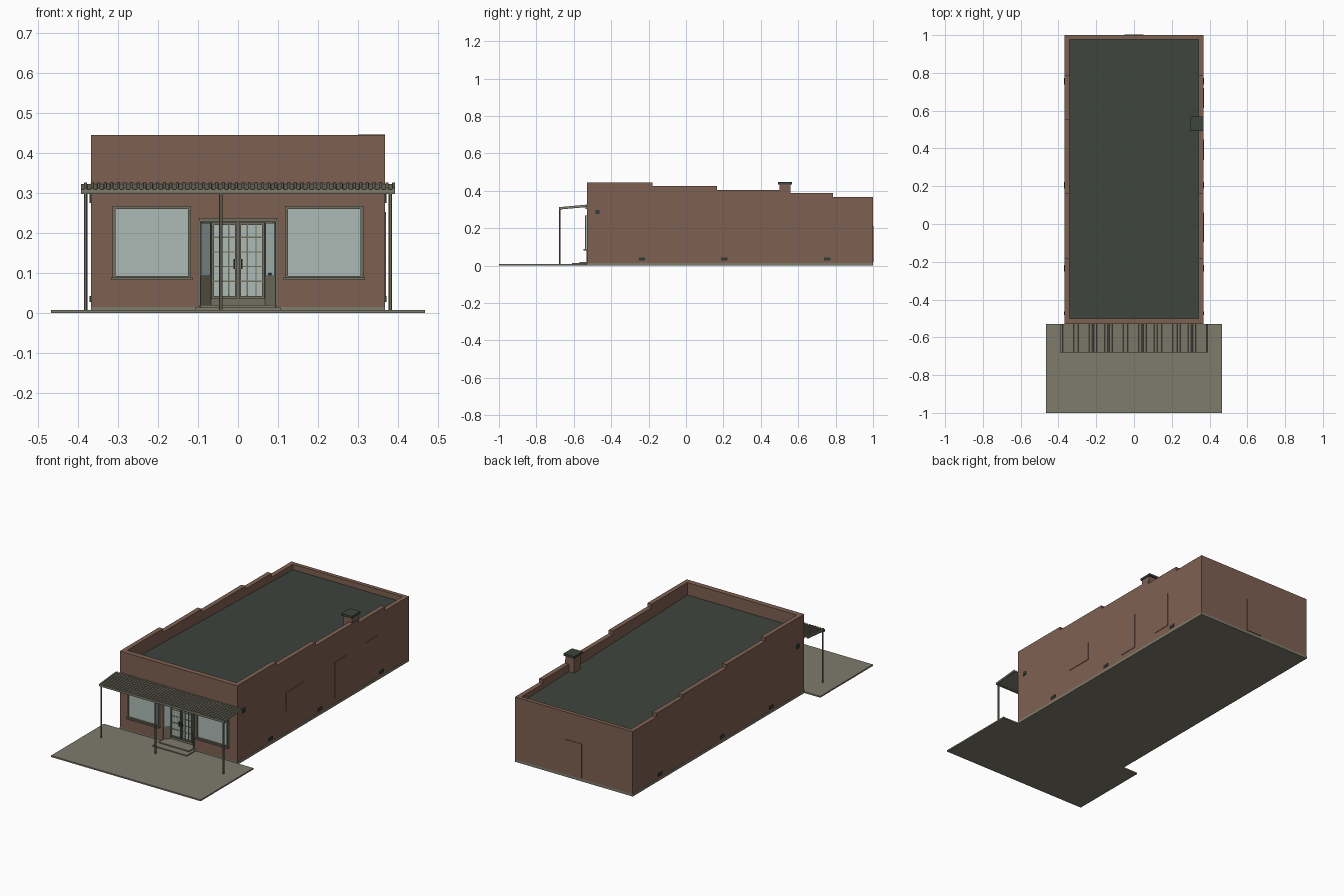
import bpy, bmesh
from mathutils import Vector

cube = bpy.data.objects.get("Cube")
if cube:
    bpy.data.objects.remove(cube, do_unlink=True)


def material(name, r, g, b):
    m = bpy.data.materials.new(name)
    m.use_nodes = True
    m.diffuse_color = (r, g, b, 1)
    m.node_tree.nodes["Principled BSDF"].inputs["Base Color"].default_value = (r, g, b, 1)
    return m


BRICK = material("brick", .21, .118, .084)
CONCRETE = material("concrete", .21, .2, .15)
TRIM = material("khaki trim", .17, .16, .115)
ROOF = material("roof felt", .048, .058, .048)
GLASS = material("pale glass", .42, .5, .47)
METAL = material("dark metal", .03, .042, .042)


def prism(name, mat, outline, axis, lo, hi):
    """Extrude a 2D outline along x, y or z."""
    place = {"x": lambda a, b, t: (t, a, b),
             "y": lambda a, b, t: (a, t, b),
             "z": lambda a, b, t: (a, b, t)}[axis]
    bm = bmesh.new()
    face = bm.faces.new([bm.verts.new(place(a, b, lo)) for a, b in outline])
    new = bmesh.ops.extrude_face_region(bm, geom=[face])["geom"]
    bmesh.ops.translate(bm, verts=[v for v in new if isinstance(v, bmesh.types.BMVert)],
                        vec=Vector(place(0, 0, hi - lo)))
    bmesh.ops.recalc_face_normals(bm, faces=bm.faces)
    mesh = bpy.data.meshes.new(name)
    bm.to_mesh(mesh)
    bm.free()
    mesh.materials.append(mat)
    obj = bpy.data.objects.new(name, mesh)
    bpy.context.collection.objects.link(obj)
    return obj


def box(name, mat, x, y, z):
    (a, b), (c, d) = x, y
    return prism(name, mat, [(a, c), (b, c), (b, d), (a, d)], "z", *z)


def frame(name, mat, x, y, z, w):
    """Four bars around a rectangle facing the front."""
    box(name + "_bottom", mat, x, y, (z[0], z[0] + w))
    box(name + "_top", mat, x, y, (z[1] - w, z[1]))
    for side, a in (("right", x[0]), ("left", x[1] - w)):
        box(name + "_" + side, mat, (a, a + w), y, (z[0] + w, z[1] - w))


W, FRONT, BACK = .367, -.53, 1.0      # half width, front and back of the building
IN = W - .026                         # inner face of the side walls
TOP = .445

# Ground and foundation
box("front_slab", CONCRETE, (-.467, .467), (-1, FRONT), (0, .008))
box("foundation", CONCRETE, (-W - .001, W + .001), (FRONT, BACK), (0, .015))
box("lower_step", CONCRETE, (-.108, .108), (-.61, FRONT), (.008, .014))
box("entrance_landing", CONCRETE, (-.094, .094), (-.57, -.49), (.008, .02))

# Side walls with parapets stepping down to the back
steps = [(-.18, TOP), (.165, .425), (.555, .405), (.787, .388), (BACK, .366)]
profile = [(BACK, .015), (FRONT, .015)]
start = FRONT
for end, height in steps:
    profile += [(start, height), (end, height)]
    start = end
prism("right_wall", BRICK, profile, "x", -W, -IN)
prism("left_wall", BRICK, profile, "x", IN, W)

# Back wall, front wall around the entrance, and sloping roof
box("back_wall", BRICK, (-IN, IN), (BACK - .022, BACK), (.015, .366))
for s, side in ((-1, "right"), (1, "left")):
    box("front_wall_" + side, BRICK, sorted((s * .095, s * IN)), (FRONT, -.5), (.015, TOP))
box("front_wall_header", BRICK, (-.095, .095), (FRONT, -.5), (.235, TOP))
prism("roof", ROOF, [(-.5, .355), (-.5, .375), (.978, .335), (.978, .315)], "x", -IN, IN)

# Chimney
box("chimney", BRICK, (.308, W - .004), (.5, .558), (.34, .434))
box("chimney_cap", ROOF, (.3, W), (.492, .568), (.434, .446))

# Shop windows
for s, side in ((-1, "right"), (1, "left")):
    x = sorted((s * .117, s * .314))
    box("window_glass_" + side, GLASS, x, (FRONT - .004, FRONT), (.085, .268))
    frame("window_frame_" + side, TRIM, x, (FRONT - .01, FRONT), (.085, .268), .008)
    box("window_sill_" + side, TRIM, (x[0] - .003, x[1] + .003), (FRONT - .018, FRONT), (.082, .089))

# Recessed entrance with angled sidelights
box("entrance_head_trim", TRIM, (-.098, .098), (FRONT - .004, -.5), (.228, .237))
box("door_back_panel", TRIM, (-.07, .07), (-.5, -.49), (.02, .235))
for s, side in ((-1, "right"), (1, "left")):
    prism("sidelight_frame_" + side, TRIM,
          [(s * .097, FRONT - .002), (s * .067, -.5), (s * .097, -.5)], "z", .02, .228)
    outer, inner = (s * .0935, FRONT + .0015), (s * .0705, -.5035)
    shift = lambda p, d: (p[0] - s * d, p[1] - d)
    prism("sidelight_glass_" + side, GLASS,
          [outer, inner, shift(inner, .002), shift(outer, .002)], "z", .093, .225)
    box("jamb_trim_" + side, TRIM, sorted((s * .094, s * .099)), (FRONT - .003, FRONT), (.02, .23))

    # Glazed door leaf with bars and a pull handle
    x0, x1 = sorted((s * .002, s * .066))
    z0, z1 = .043, .226
    box("door_glass_" + side, GLASS, (x0, x1), (-.503, -.5), (z0, z1))
    frame("door_leaf_" + side, TRIM, (x0, x1), (-.508, -.5), (z0 - .008, z1), .006)
    for i in (1, 2):
        c = x0 + (x1 - x0) * i / 3
        box("door_upright_bar_" + side, TRIM, (c - .0015, c + .0015), (-.506, -.5), (z0, z1))
    for i in range(1, 5):
        c = z0 + (z1 - z0) * i / 5
        box("door_cross_bar_" + side, TRIM, (x0, x1), (-.506, -.5), (c - .0015, c + .0015))
    box("door_handle_" + side, METAL, sorted((s * .007, s * .011)), (-.515, -.508), (.11, .135))
box("letter_slot", METAL, (.076, .086), (-.522, -.51), (.095, .1))

# Corrugated awning: zigzag cross-section sheared down toward the front
ribs, half = 48, .393
pitch = 2 * half / ribs
ridge = []
for i in range(ribs):
    x = -half + i * pitch
    ridge += [(x, .322), (x + pitch * .5, .322), (x + pitch * .55, .326), (x + pitch * .95, .326)]
ridge.append((half, .322))
awning = prism("awning_sheet", CONCRETE, [(half, .316), (-half, .316)] + ridge, "y", -.68, FRONT)
for v in awning.data.vertices:
    v.co.z += (v.co.y - FRONT) * .09
box("awning_front_beam", TRIM, (-half, half), (-.679, -.669), (.297, .309))
box("awning_wall_beam", TRIM, (-half + .03, half - .03), (FRONT - .008, FRONT), (.303, .317))
for s, side in ((-1, "right"), (1, "left")):
    prism("awning_end_beam_" + side, TRIM, [(-.675, .3), (FRONT, .313), (FRONT, .318), (-.675, .305)],
          "x", *sorted((s * .385, s * .391)))

# Awning posts
for name, x in (("right", -.381), ("middle", -.043), ("left", .381)):
    bpy.ops.mesh.primitive_cylinder_add(vertices=12, radius=.0042, depth=.292, location=(x, -.674, .154))
    post = bpy.context.object
    post.name = "awning_post_" + name
    post.data.materials.append(TRIM)
    bpy.ops.object.shade_smooth_by_angle()

# Wall vents on both sides
for s, side in ((-1, "right"), (1, "left")):
    x = sorted((s * W, s * (W + .004)))
    for y in (-.235, .205, .755):
        box("low_vent_" + side, METAL, x, (y - .017, y + .017), (.027, .043))
    box("high_vent_" + side, METAL, x, (-.483, -.463), (.275, .297))

# Bricked-up openings on the left side, and the back door
for name, y, z in (("blind_window", (-.095, .06), (.138, .242)),
                   ("blind_door_front", (.338, .447), (.042, .247)),
                   ("blind_door_rear", (.615, .72), (.055, .252))):
    box(name, BRICK, (W, W + .003), y, z)
box("back_door", BRICK, (-.05, .05), (BACK, BACK + .003), (.02, .212))
